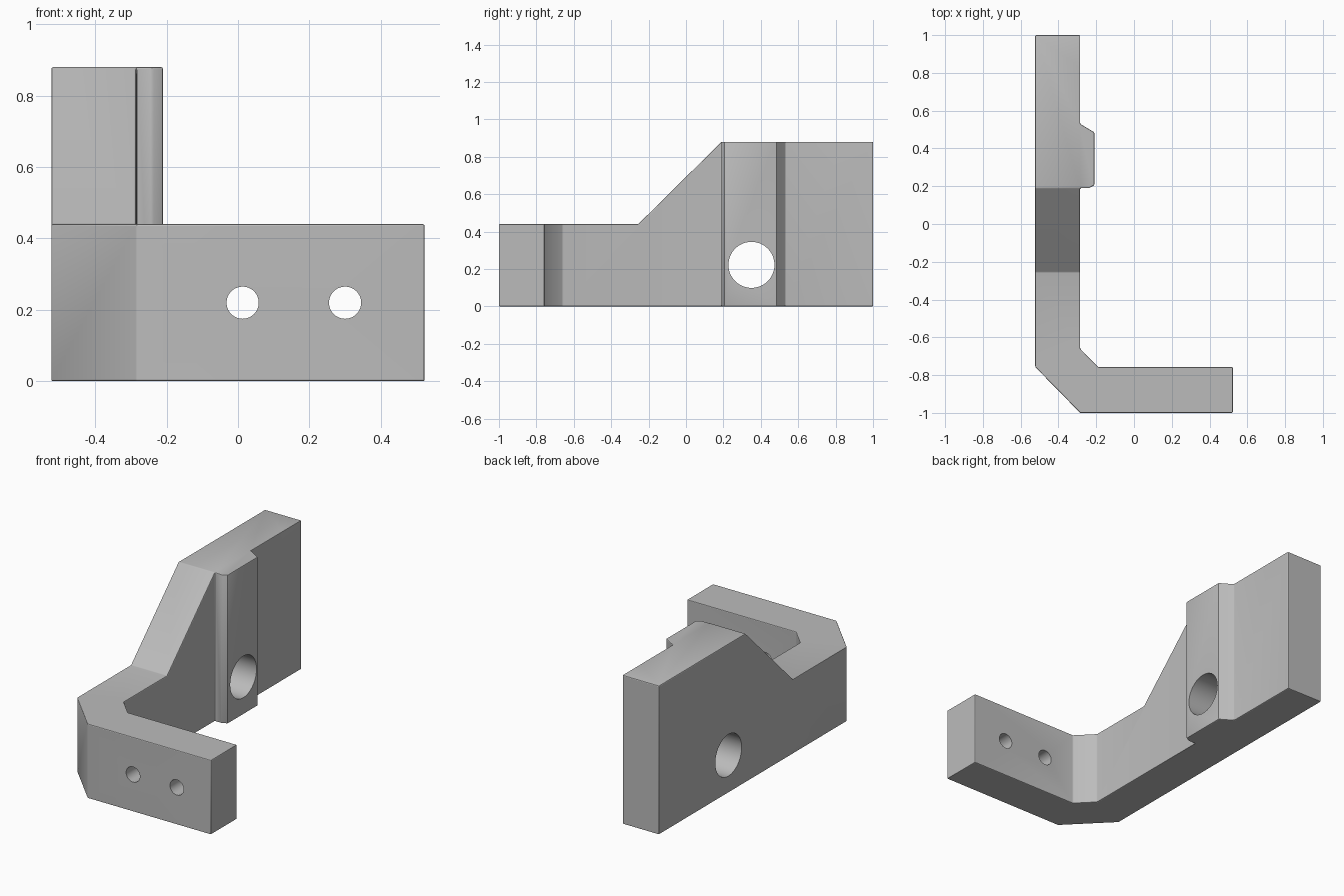
import bpy
import bmesh
import math
from mathutils import Matrix, Vector

if "Cube" in bpy.data.objects:
    bpy.data.objects.remove(bpy.data.objects["Cube"], do_unlink=True)

grey = bpy.data.materials.new("plain grey")
grey.use_nodes = True
colour = (0.5, 0.5, 0.5, 1)
grey.diffuse_color = colour
grey.node_tree.nodes["Principled BSDF"].inputs["Base Color"].default_value = colour


def finish(name, bm):
    bmesh.ops.recalc_face_normals(bm, faces=bm.faces)
    mesh = bpy.data.meshes.new(name)
    bm.to_mesh(mesh)
    bm.free()
    mesh.materials.append(grey)
    obj = bpy.data.objects.new(name, mesh)
    bpy.context.collection.objects.link(obj)
    return obj


def prism(name, points, offset):
    """Extrude a closed outline along the offset."""
    bm = bmesh.new()
    face = bm.faces.new([bm.verts.new(p) for p in points])
    result = bmesh.ops.extrude_face_region(bm, geom=[face], use_keep_orig=True)
    moved = [v for v in result["geom"] if isinstance(v, bmesh.types.BMVert)]
    bmesh.ops.translate(bm, verts=moved, vec=Vector(offset))
    return finish(name, bm)


def rod(name, centre, radius, length, axis):
    turn = Matrix.Rotation(math.pi / 2, 4, "Y" if axis == "X" else "X")
    bm = bmesh.new()
    bmesh.ops.create_cone(bm, cap_ends=True, segments=64, radius1=radius,
                          radius2=radius, depth=length,
                          matrix=Matrix.Translation(centre) @ turn)
    return finish(name, bm)


def apply(obj, modifier):
    bpy.ops.object.select_all(action="DESELECT")
    bpy.context.view_layer.objects.active = obj
    obj.select_set(True)
    bpy.ops.object.modifier_apply(modifier=modifier.name)


def combine(obj, tool, operation):
    mod = obj.modifiers.new("combine", "BOOLEAN")
    mod.operation = operation
    mod.solver = "EXACT"
    mod.object = tool
    apply(obj, mod)
    bpy.data.objects.remove(tool, do_unlink=True)


# Plan outline: long wall with raised pad, angled corner and short arm
HEIGHT, ARM_HEIGHT = 0.88, 0.44
plan = [(-0.523, 1), (-0.285, 1), (-0.285, 0.53), (-0.21, 0.485),
        (-0.21, 0.205), (-0.24, 0.19), (-0.285, 0.19), (-0.285, -0.66),
        (-0.19, -0.757), (0.523, -0.757), (0.523, -1), (-0.285, -1),
        (-0.523, -0.757)]
bracket = prism("bracket", [(x, y, 0) for x, y in plan], (0, 0, HEIGHT))

# Side outline: low front, slope up to the tall rear
side = [(-1.1, -0.1), (1.1, -0.1), (1.1, 1), (0.31, 1),
        (-0.255, ARM_HEIGHT), (-1.1, ARM_HEIGHT)]
side[3:4] = [(1.1, HEIGHT), (0.19, HEIGHT)]
side.pop(2)
envelope = prism("side_envelope", [(-0.7, y, z) for y, z in side], (1.4, 0, 0))
combine(bracket, envelope, "INTERSECT")

# Slightly eased edges
bevel = bracket.modifiers.new("eased_edges", "BEVEL")
bevel.width = 0.005
bevel.segments = 2
bevel.limit_method = "ANGLE"
bevel.angle_limit = math.radians(25)
apply(bracket, bevel)

# Large hole through the wall, two small holes through the arm
combine(bracket, rod("wall_hole", (-0.37, 0.35, 0.222), 0.123, 1, "X"), "DIFFERENCE")
for x in (0.013, 0.3):
    combine(bracket, rod("arm_hole", (x, -0.88, 0.22), 0.045, 0.4, "Y"), "DIFFERENCE")

bpy.ops.object.select_all(action="DESELECT")
bracket.select_set(True)
bpy.context.view_layer.objects.active = bracket
bpy.ops.object.shade_smooth_by_angle(angle=math.radians(20))
